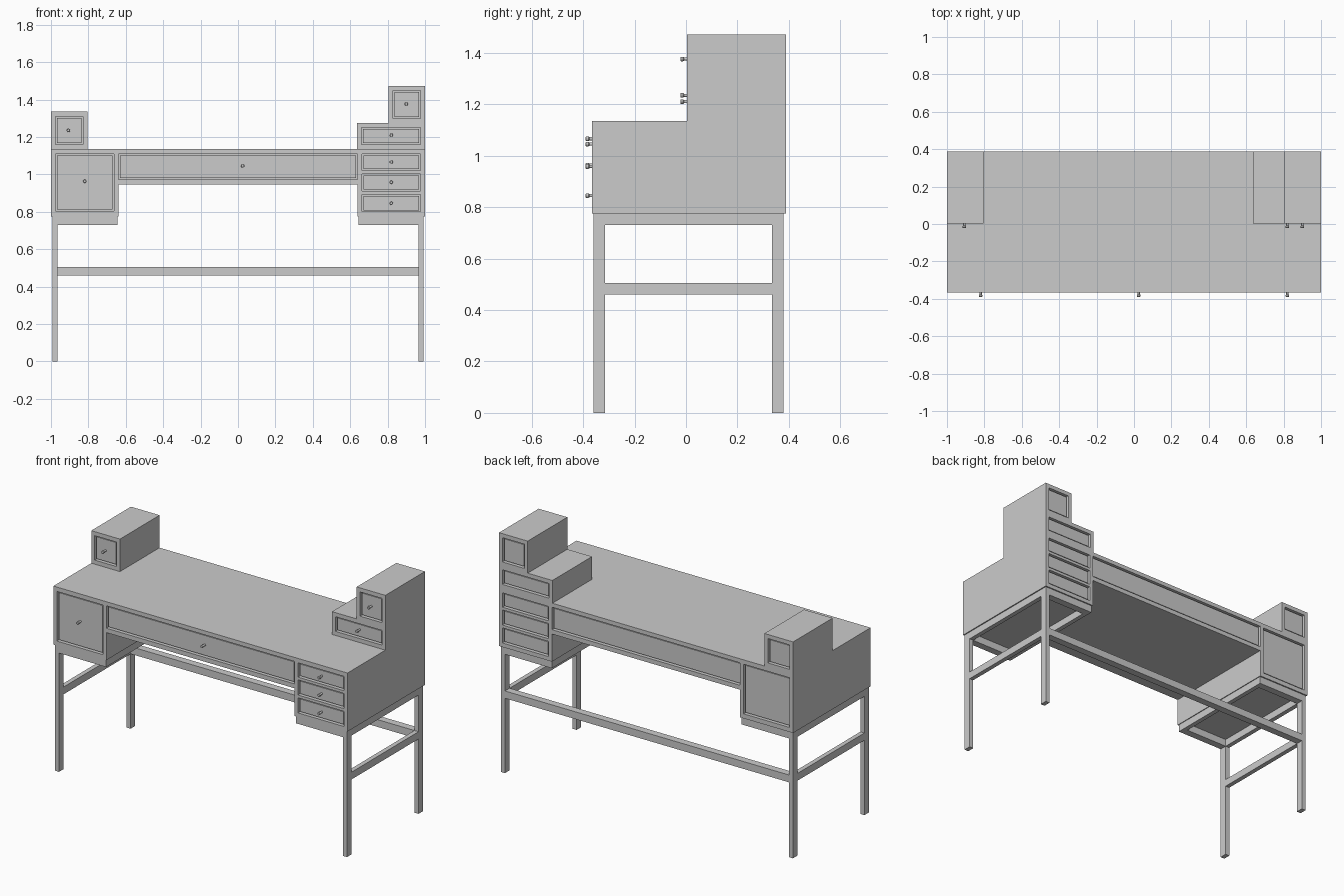
import bpy, bmesh, math

if "Cube" in bpy.data.objects:
    bpy.data.objects.remove(bpy.data.objects["Cube"])

BACK, FRONT, STEP = 0.388, -0.365, 0.003   # back plane, desk front, upper box front
GAP, INSET, CORE = 0.008, 0.008, 0.022     # drawer clearance, drawer recess, core recess


def box(name, x0, x1, y0, y1, z0, z1):
    pts = [(x, y, z) for x in (x0, x1) for y in (y0, y1) for z in (z0, z1)]
    faces = [(0, 1, 3, 2), (4, 6, 7, 5), (0, 4, 5, 1), (2, 3, 7, 6), (0, 2, 6, 4), (1, 5, 7, 3)]
    me = bpy.data.meshes.new(name)
    me.from_pydata(pts, [], faces)
    ob = bpy.data.objects.new(name, me)
    bpy.context.collection.objects.link(ob)
    return ob


def knob(name, x, z, front):
    # lathed profile: (radius, distance in front of the carcass)
    profile = [(0.006, -0.012), (0.006, 0.010), (0.009, 0.014), (0.009, 0.023), (0.007, 0.025)]
    n = 14
    bm = bmesh.new()
    rings = []
    for r, d in profile:
        rings.append([bm.verts.new((x + r * math.cos(2 * math.pi * i / n), front - d,
                                    z + r * math.sin(2 * math.pi * i / n))) for i in range(n)])
    for a, b in zip(rings, rings[1:]):
        for i in range(n):
            j = (i + 1) % n
            bm.faces.new((a[i], a[j], b[j], b[i]))
    bm.faces.new(rings[0])
    bm.faces.new(rings[-1])
    bmesh.ops.recalc_face_normals(bm, faces=bm.faces)
    me = bpy.data.meshes.new(name)
    bm.to_mesh(me)
    bm.free()
    bpy.context.collection.objects.link(bpy.data.objects.new(name, me))


def drawer(name, x0, x1, z0, z1, front, knob_x, knob_z):
    # solid core closes the opening, drawer body leaves a thin groove around it
    box(name + "_core", x0, x1, front + CORE, BACK - CORE, z0, z1)
    box(name, x0 + GAP, x1 - GAP, front + INSET, BACK - INSET, z0 + GAP, z1 - GAP)
    knob(name + "_knob", knob_x, knob_z, front)


def carcass(name, x0, x1, front, boards, side):
    # two sides plus horizontal boards given as (z0, z1)
    z0, z1 = boards[0][0], boards[-1][1]
    box(name + "_left_side", x0, x0 + side, front, BACK, z0, z1)
    box(name + "_right_side", x1 - side, x1, front, BACK, z0, z1)
    for i, (a, b) in enumerate(boards):
        box(f"{name}_board_{i}", x0 + side, x1 - side, front, BACK, a, b)


# desk top
box("desk_top", -1, 1, FRONT, BACK, 1.11, 1.135)

# left cupboard
carcass("left_cabinet", -1, -0.64, FRONT, [(0.775, 0.803), (1.108, 1.11)], 0.023)
drawer("left_door", -0.977, -0.663, 0.803, 1.108, FRONT, -0.82, 0.963)

# right drawer stack
carcass("right_cabinet", 0.64, 1, FRONT,
        [(0.775, 0.80), (0.893, 0.91), (1.003, 1.02), (1.108, 1.11)], 0.023)
for i, (a, b) in enumerate([(0.80, 0.893), (0.91, 1.003), (1.02, 1.108)]):
    drawer(f"right_drawer_{i}", 0.663, 0.977, a, b, FRONT, 0.82, (0.845, 0.958, 1.066)[i])

# centre drawer and its bottom board
box("centre_bottom", -0.64, 0.64, FRONT, BACK, 0.945, 0.972)
drawer("centre_drawer", -0.64, 0.64, 0.972, 1.11, FRONT, 0.025, 1.045)

# upper boxes
carcass("left_upper_box", -1, -0.805, STEP, [(1.135, 1.16), (1.31, 1.335)], 0.023)
drawer("left_upper_drawer", -0.977, -0.828, 1.16, 1.31, STEP, -0.907, 1.235)
carcass("right_lower_box", 0.637, 1, STEP, [(1.135, 1.16), (1.25, 1.275)], 0.023)
drawer("right_lower_drawer", 0.66, 0.977, 1.16, 1.25, STEP, 0.82, 1.21)
carcass("right_upper_box", 0.805, 1, STEP, [(1.275, 1.298), (1.447, 1.472)], 0.023)
drawer("right_upper_drawer", 0.828, 0.977, 1.298, 1.447, STEP, 0.90, 1.376)

# leg frames, mirrored left and right
YF, YB, W = -0.36, 0.38, 0.045
for s, label in ((-1, "left"), (1, "right")):
    def mbox(name, a, b, *rest):
        x0, x1 = sorted((s * a, s * b))
        return box(f"{label}_{name}", x0, x1, *rest)
    mbox("front_leg", 0.965, 0.993, YF, YF + W, 0, 0.775)
    mbox("back_leg", 0.965, 0.993, YB - W, YB, 0, 0.775)
    mbox("side_stretcher", 0.965, 0.993, YF + W, YB - W, 0.46, 0.505)
    mbox("outer_rail", 0.965, 0.993, YF + W, YB - W, 0.73, 0.775)
    mbox("inner_rail", 0.645, 0.673, YF, YB, 0.73, 0.775)
    mbox("front_rail", 0.673, 0.965, YF, YF + W, 0.73, 0.775)
    mbox("back_rail", 0.673, 0.965, YB - W, YB, 0.73, 0.775)

# long rear stretcher
box("rear_stretcher", -0.965, 0.965, YB - W, YB, 0.46, 0.505)
